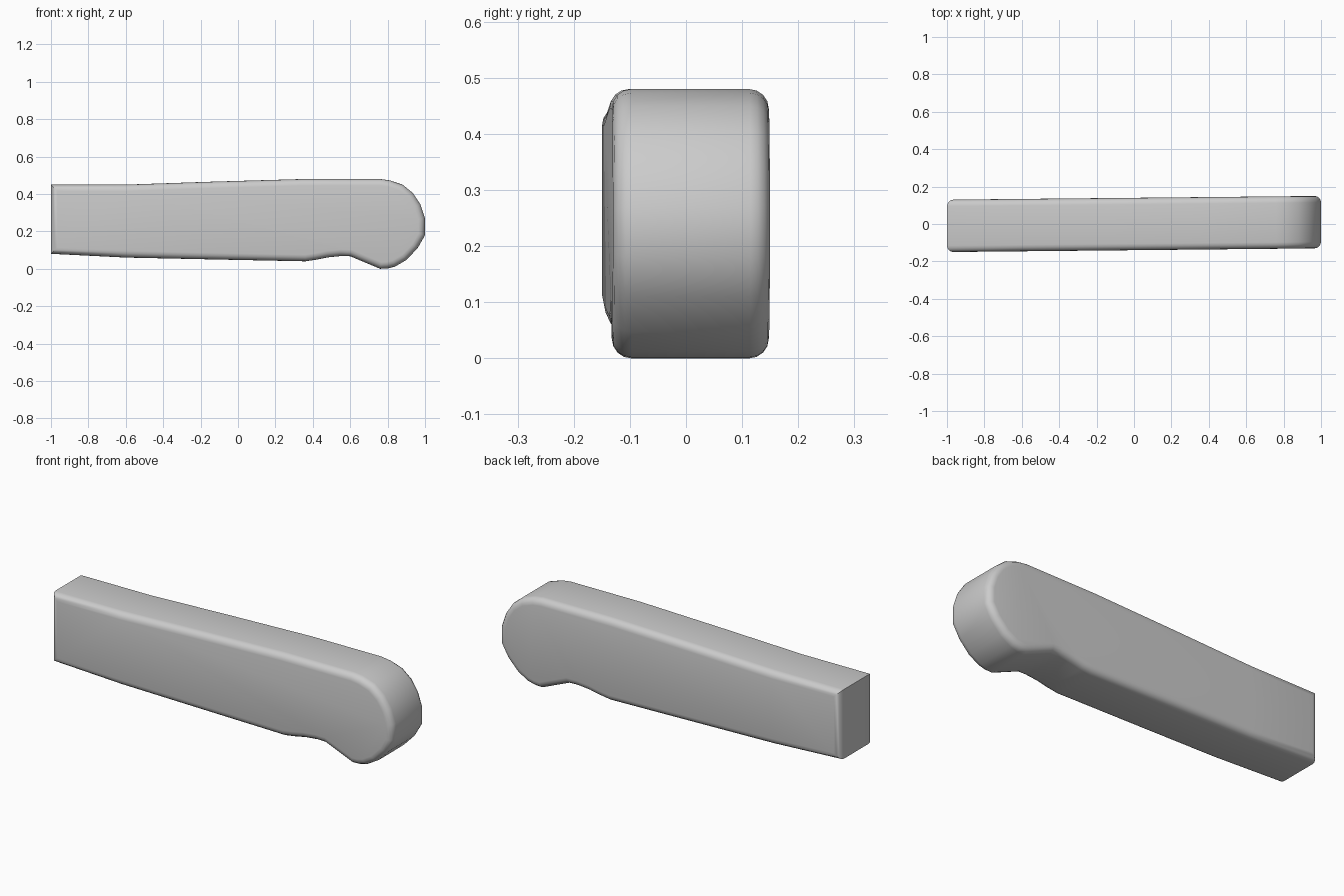
import bpy, bmesh, math

if "Cube" in bpy.data.objects:
    bpy.data.objects.remove(bpy.data.objects["Cube"])

HALF = 0.14      # half thickness
SKEW = 0.01      # slight yaw of the whole bar
ROUND = 0.035    # rim rounding

# Side outline (x, z): clockwise from top left
outline = [(-1, .45), (-.6, .45), (-.13, .466), (.35, .48), (.76, .48), (.81, .473),
           (.88, .45), (.935, .405), (.975, .345), (1, .27), (1, .18), (.96, .11),
           (.90, .047), (.84, .012), (.80, .002), (.76, 0), (.60, .067), (.55, .068), (.48, .061),
           (.42, .049), (.36, .04), (-.13, .05), (-.6, .06), (-1, .08)]

# Grip body: extruded outline with rounded front and back rims
bm = bmesh.new()
face = bm.faces.new([bm.verts.new((x, -HALF, z)) for x, z in outline])
ext = bmesh.ops.extrude_face_region(bm, geom=[face], use_keep_orig=True)
for v in ext["geom"]:
    if isinstance(v, bmesh.types.BMVert):
        v.co.y = HALF
bmesh.ops.recalc_face_normals(bm, faces=bm.faces)
rims = [e for e in bm.edges if abs(e.verts[0].co.y - e.verts[1].co.y) < 1e-5]
bmesh.ops.bevel(bm, geom=rims, offset=ROUND, segments=4, profile=0.5,
                affect='EDGES', clamp_overlap=False)
for v in bm.verts:
    v.co.y += SKEW * v.co.x
bmesh.ops.recalc_face_normals(bm, faces=bm.faces)

mesh = bpy.data.meshes.new("lever_handle")
bm.to_mesh(mesh)
bm.free()
obj = bpy.data.objects.new("lever_handle", mesh)
bpy.context.collection.objects.link(obj)
bpy.context.view_layer.objects.active = obj
obj.select_set(True)
bpy.ops.object.shade_smooth_by_angle(angle=math.radians(42))
